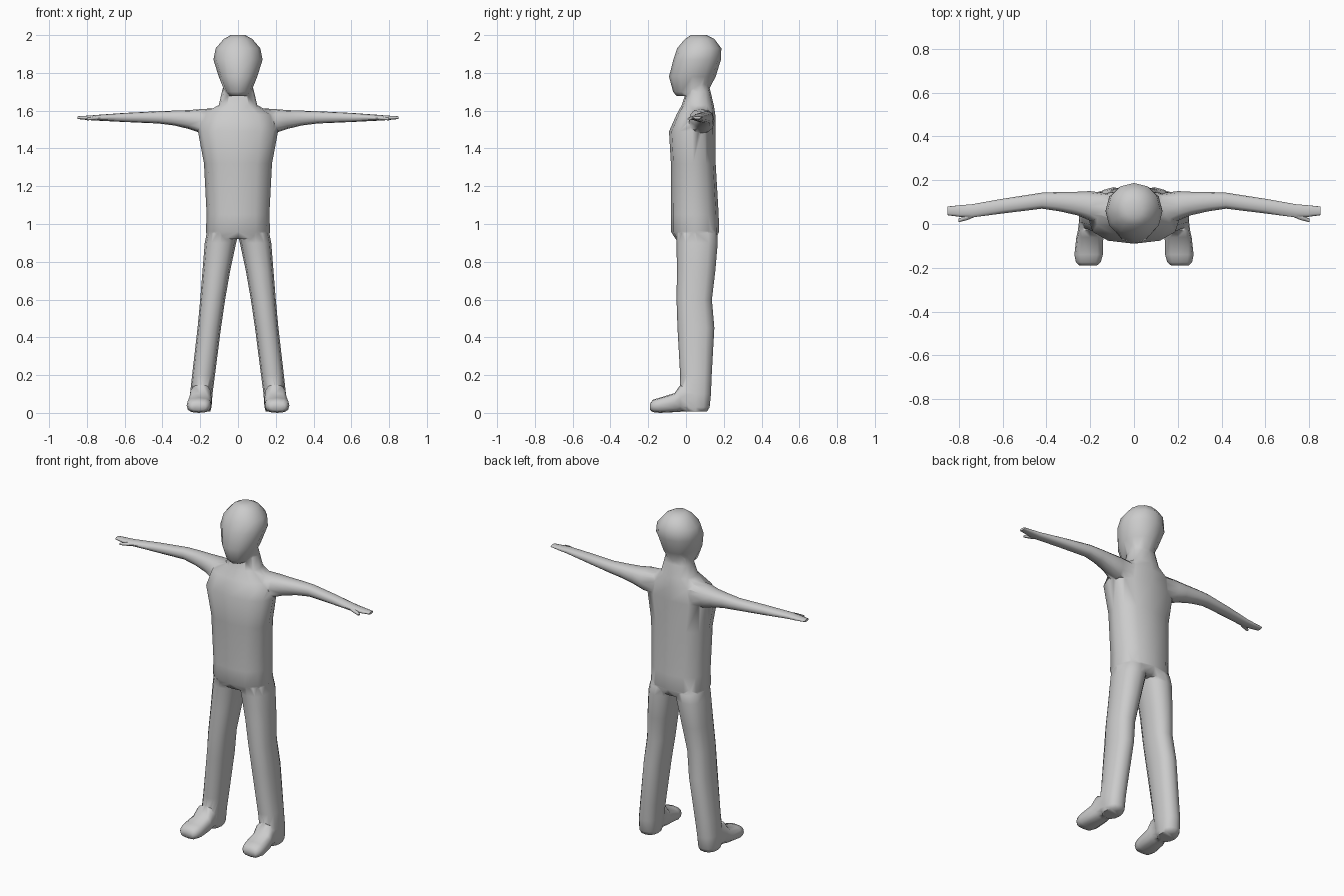
import bpy, bmesh, math

skin = bpy.data.materials.new("light grey")
skin.diffuse_color = (0.6, 0.6, 0.6, 1)


def loft(name, rings, axis, sign=1, power=2.4, n=12):
    """Capped loft. Ring = (position on axis, a0, a1, b0, b1); a, b are the other axes in xyz order."""
    bm = bmesh.new()
    loops = []
    for t, a0, a1, b0, b1 in rings:
        loop = []
        for k in range(n):
            ang = 2 * math.pi * k / n
            c, s = math.cos(ang), math.sin(ang)
            c = math.copysign(abs(c) ** (2 / power), c) if abs(c) > 1e-6 else 0
            s = math.copysign(abs(s) ** (2 / power), s) if abs(s) > 1e-6 else 0
            co = [(a0 + a1) / 2 + c * (a1 - a0) / 2, (b0 + b1) / 2 + s * (b1 - b0) / 2]
            co.insert(axis, t)
            co[0] *= sign
            loop.append(bm.verts.new(co))
        loops.append(loop)
    for p, q in zip(loops, loops[1:]):
        for k in range(n):
            j = (k + 1) % n
            bm.faces.new((p[k], p[j], q[j], q[k]))
    bm.faces.new(loops[0])
    bm.faces.new(loops[-1])
    bmesh.ops.recalc_face_normals(bm, faces=bm.faces)
    me = bpy.data.meshes.new(name)
    bm.to_mesh(me)
    bm.free()
    me.materials.append(skin)
    ob = bpy.data.objects.new(name, me)
    bpy.context.collection.objects.link(ob)
    return ob


def upright(rows):
    """Rows (z, half width, front y, back y) centred on x = 0."""
    return [(z, -w, w, y0, y1) for z, w, y0, y1 in rows]


# torso and neck
body = loft("body", upright([
    (0.92, 0.160, -0.055, 0.160), (0.96, 0.170, -0.080, 0.175),
    (1.05, 0.166, -0.080, 0.173), (1.32, 0.180, -0.080, 0.157),
    (1.49, 0.212, -0.090, 0.157), (1.58, 0.190, -0.050, 0.155),
    (1.63, 0.102, -0.022, 0.147), (1.70, 0.085, 0.000, 0.130),
    (1.76, 0.070, 0.020, 0.115)]), 2)

# head
parts = [loft("head", upright([
    (1.677, 0.048, -0.050, 0.090), (1.70, 0.070, -0.068, 0.115),
    (1.78, 0.102, -0.090, 0.157), (1.87, 0.130, -0.067, 0.185),
    (1.93, 0.118, -0.047, 0.187), (1.98, 0.075, -0.005, 0.150),
    (2.0, 0.038, 0.025, 0.110)]), 2, power=2.1)]

for s in (1, -1):
    # arm with flat hand
    parts.append(loft("arm", [
        (0.08, 0.010, 0.135, 1.47, 1.615), (0.20, 0.015, 0.150, 1.482, 1.608),
        (0.26, 0.040, 0.147, 1.503, 1.603), (0.34, 0.058, 0.146, 1.522, 1.600),
        (0.42, 0.070, 0.143, 1.532, 1.597), (0.60, 0.048, 0.115, 1.540, 1.588),
        (0.74, 0.030, 0.090, 1.547, 1.578), (0.79, 0.032, 0.086, 1.550, 1.574),
        (0.85, 0.040, 0.080, 1.556, 1.570)], 0, s))
    # thumb
    parts.append(loft("thumb", [
        (0.72, 0.035, 0.060, 1.553, 1.571), (0.76, 0.018, 0.045, 1.550, 1.570),
        (0.80, 0.008, 0.024, 1.549, 1.562)], 0, s, n=8))
    # leg
    parts.append(loft("leg", [
        (1.00, 0.004, 0.140, -0.040, 0.140), (0.95, -0.004, 0.166, -0.055, 0.165),
        (0.90, 0.010, 0.176, -0.050, 0.168), (0.75, 0.042, 0.188, -0.048, 0.155),
        (0.60, 0.068, 0.200, -0.050, 0.137), (0.45, 0.090, 0.214, -0.045, 0.150),
        (0.20, 0.122, 0.243, -0.031, 0.136), (0.10, 0.135, 0.254, -0.032, 0.132),
        (0.03, 0.140, 0.254, -0.020, 0.125), (0.008, 0.147, 0.247, -0.010, 0.112)], 2, s))
    # foot
    parts.append(loft("foot", [
        (0.06, 0.150, 0.245, 0.012, 0.110), (-0.03, 0.140, 0.256, 0.006, 0.150),
        (-0.06, 0.140, 0.263, 0.004, 0.105), (-0.14, 0.142, 0.272, 0.000, 0.080),
        (-0.175, 0.152, 0.265, 0.004, 0.070), (-0.19, 0.170, 0.250, 0.015, 0.050)], 1, s, 2.7))

# weld every part into one skin
bpy.context.view_layer.objects.active = body
body.select_set(True)
for part in parts:
    mod = body.modifiers.new("join", 'BOOLEAN')
    mod.operation = 'UNION'
    mod.solver = 'EXACT'
    mod.object = part
    bpy.ops.object.modifier_apply(modifier=mod.name)
    bpy.data.objects.remove(part, do_unlink=True)

# tidy slivers and smooth
bm = bmesh.new()
bm.from_mesh(body.data)
bmesh.ops.remove_doubles(bm, verts=bm.verts, dist=0.003)
bmesh.ops.triangulate(bm, faces=[f for f in bm.faces if len(f.verts) > 4])
bm.to_mesh(body.data)
bm.free()
bpy.ops.object.shade_smooth_by_angle(angle=math.radians(70))
